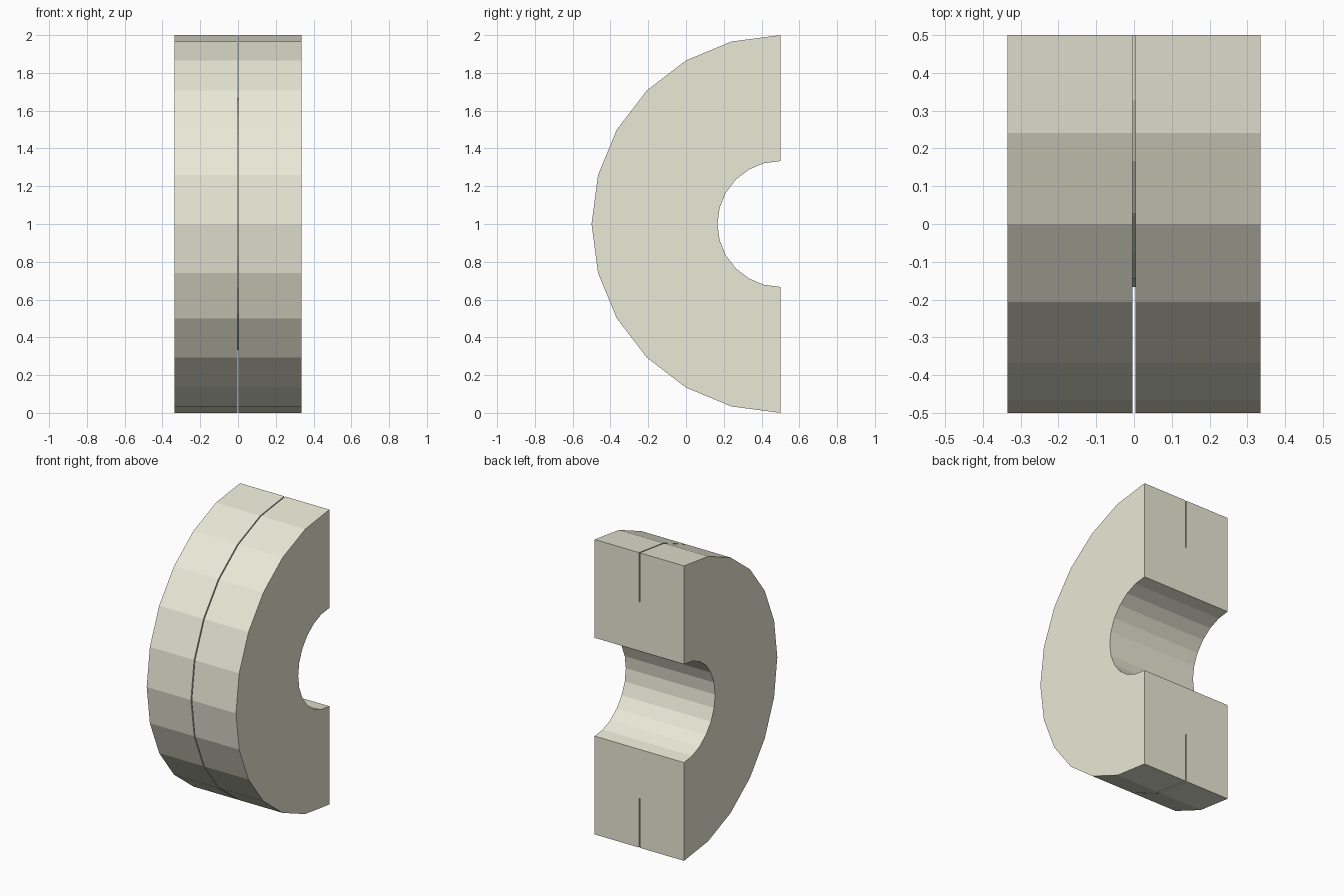
import bpy, bmesh, math

if "Cube" in bpy.data.objects:
    bpy.data.objects.remove(bpy.data.objects["Cube"])

OUTER, INNER, FLOOR = 1.0, 1 / 3, 2 / 3   # radii: rim, bore, groove floor
HALF, SLIT = 0.335, 0.0035                # half width of ring, half width of groove
STEPS = 12                                # flat facets around the half turn

# Cross-section (x, radius) with a thin groove cut in from the rim
profile = [(-HALF, INNER), (HALF, INNER), (HALF, OUTER), (SLIT, OUTER),
           (SLIT, FLOOR), (-SLIT, FLOOR), (-SLIT, OUTER), (-HALF, OUTER)]

bm = bmesh.new()
rings = []
for i in range(STEPS + 1):
    a = math.pi * i / STEPS
    rings.append([bm.verts.new((x, 0.5 - r * math.sin(a), 1 - r * math.cos(a)))
                  for x, r in profile])

# Skin between neighbouring sections
n = len(profile)
for r0, r1 in zip(rings, rings[1:]):
    for j in range(n):
        k = (j + 1) % n
        bm.faces.new((r0[j], r0[k], r1[k], r1[j]))

# Flat cut ends at the back
bm.faces.new(rings[0])
bm.faces.new(rings[-1])
bmesh.ops.recalc_face_normals(bm, faces=bm.faces)

mesh = bpy.data.meshes.new("grooved_half_ring")
bm.to_mesh(mesh)
bm.free()
ring = bpy.data.objects.new("grooved_half_ring", mesh)
bpy.context.collection.objects.link(ring)

# Pale cream finish
mat = bpy.data.materials.new("cream")
mat.diffuse_color = (0.82, 0.82, 0.68, 1)
mat.use_nodes = True
mat.node_tree.nodes["Principled BSDF"].inputs["Base Color"].default_value = mat.diffuse_color
mesh.materials.append(mat)
